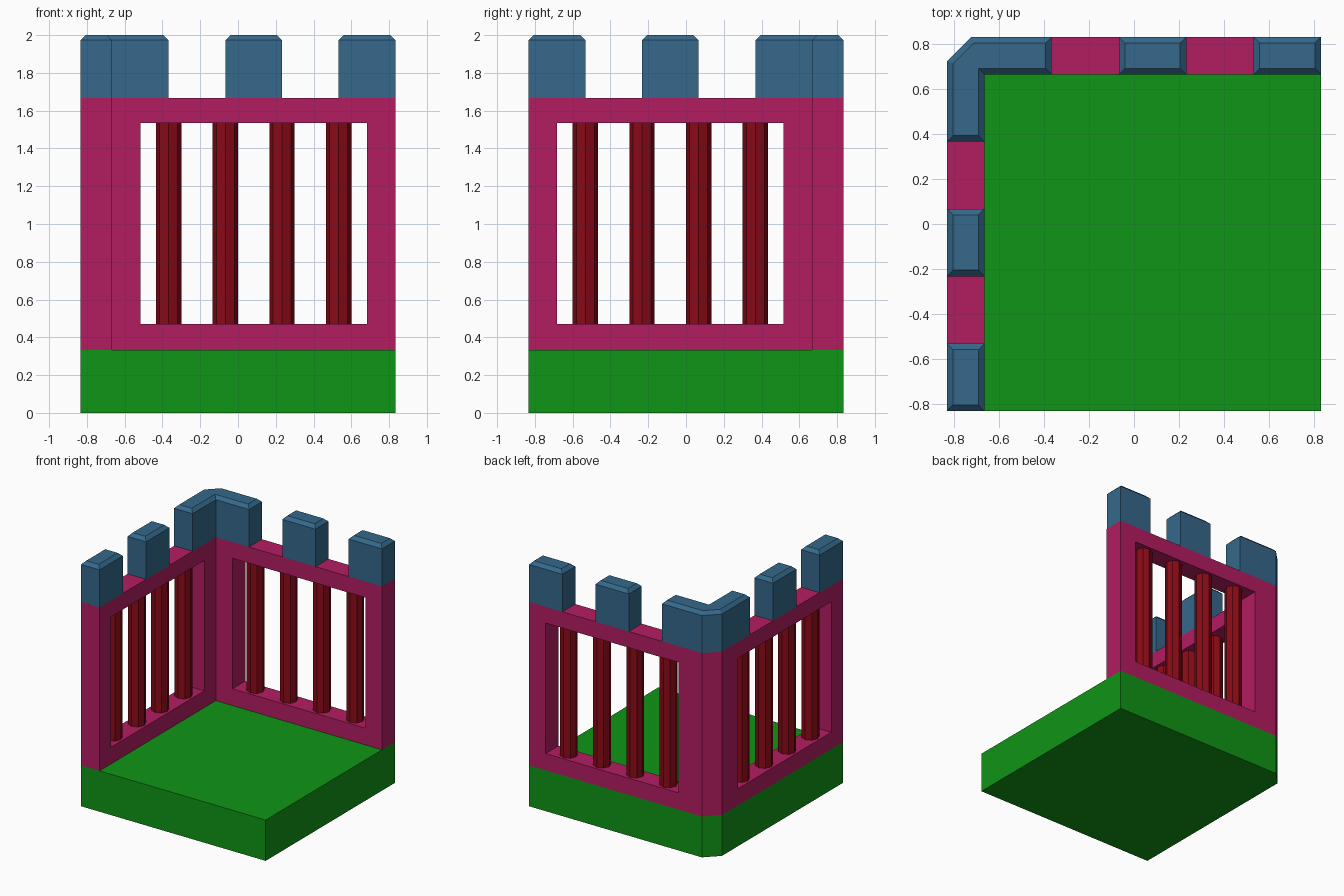
import bpy, bmesh
from mathutils import Matrix

if "Cube" in bpy.data.objects:
    bpy.data.objects.remove(bpy.data.objects["Cube"])

H = 5 / 6        # half width of the base
I = 2 / 3        # inner face of the walls
C = 0.107        # corner chamfer
Z1, Z2, Z3 = 1 / 3, 5 / 3, 2.0


def material(name, rgb):
    m = bpy.data.materials.new(name)
    m.diffuse_color = (*rgb, 1)
    m.use_nodes = True
    m.node_tree.nodes["Principled BSDF"].inputs["Base Color"].default_value = m.diffuse_color
    return m


green = material("green", (0.005, 0.30, 0.008))
pink = material("pink", (0.45, 0.012, 0.12))
blue = material("blue", (0.035, 0.14, 0.26))
red = material("dark_red", (0.25, 0.003, 0.008))


def add_object(name, bm, mat):
    bmesh.ops.recalc_face_normals(bm, faces=bm.faces[:])
    me = bpy.data.meshes.new(name)
    bm.to_mesh(me)
    bm.free()
    me.materials.append(mat)
    ob = bpy.data.objects.new(name, me)
    bpy.context.collection.objects.link(ob)
    return ob


def prism(name, outline, z0, z1, mat, bevel=0):
    """Extrude a plan outline, optionally with a chamfered top rim."""
    bm = bmesh.new()
    top = bm.faces.new([bm.verts.new((x, y, z1 - bevel)) for x, y in outline])
    low = [bm.verts.new((x, y, z0)) for x, y in outline]
    up = list(top.verts)
    bm.faces.new(low[::-1])
    for i in range(len(up)):
        j = (i + 1) % len(up)
        bm.faces.new((low[i], low[j], up[j], up[i]))
    bm.normal_update()
    if bevel:
        bmesh.ops.inset_region(bm, faces=[top], thickness=bevel, use_even_offset=True)
        for v in top.verts:
            v.co.z = z1
    return add_object(name, bm, mat)


def rect(x0, x1, y0, y1):
    return [(x0, y0), (x1, y0), (x1, y1), (x0, y1)]


def swap(points):
    """Mirror plan points across the diagonal: back wall to left wall."""
    return [(-y, -x) for x, y in points][::-1]


def corner(e):
    """L-shaped plan with chamfered outer corner, arms ending at e."""
    return [(-H, -e), (-I, -e), (-I, I), (e, I), (e, H), (-H + C, H), (-H, H - C)]


# Floor slab with one chamfered corner
prism("base", [(-H, -H), (H, -H), (H, H), (-H + C, H), (-H, H - C)], 0, Z1, green)

# L-shaped wall with a window cut in each arm
walls = prism("walls", corner(H), Z1, Z2, pink)
window = rect(-0.517, 0.683, 0.6, 0.9)
for side, plan in (("back", window), ("left", swap(window))):
    cutter = prism(side + "_window_cutter", plan, 0.47, 1.535, pink)
    cutter.hide_render = True
    mod = walls.modifiers.new(side + "_window", 'BOOLEAN')
    mod.object = cutter
    mod.solver = 'EXACT'
    bpy.context.view_layer.objects.active = walls
    bpy.ops.object.modifier_apply(modifier=mod.name)
    bpy.data.objects.remove(cutter)

# Octagonal bars in both windows
for i in range(4):
    p = (-0.367 + 0.3 * i, 0.75)
    for side, (x, y) in (("back", p), ("left", swap([p])[0])):
        bm = bmesh.new()
        bmesh.ops.create_cone(bm, cap_ends=True, segments=8, radius1=0.067,
                              radius2=0.067, depth=1.065,
                              matrix=Matrix.Translation((x, y, 1.0025)))
        add_object(f"{side}_bar_{i + 1}", bm, red)

# Battlements: one corner piece and two blocks per wall
prism("corner_battlement", corner(-0.367), Z2, Z3, blue, 0.027)
for i, x in enumerate((-0.067, 0.533)):
    plan = rect(x, x + 0.3, I, H)
    prism(f"back_battlement_{i + 1}", plan, Z2, Z3, blue, 0.027)
    prism(f"left_battlement_{i + 1}", swap(plan), Z2, Z3, blue, 0.027)
